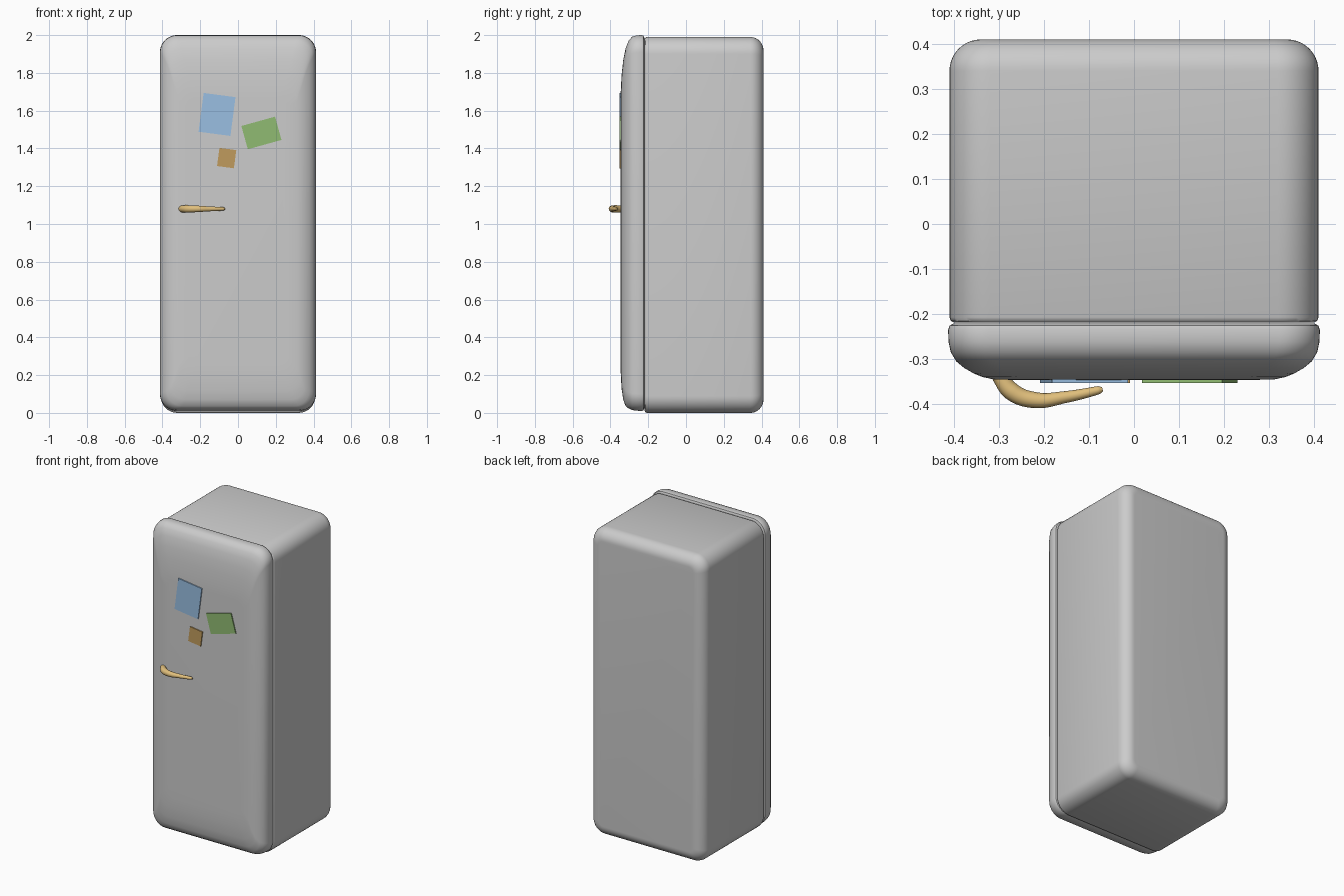
import bpy, bmesh, math
from mathutils import Vector

if "Cube" in bpy.data.objects:
    bpy.data.objects.remove(bpy.data.objects["Cube"])


def material(name, rgb):
    m = bpy.data.materials.new(name)
    m.diffuse_color = (*rgb, 1)
    m.use_nodes = True
    m.node_tree.nodes["Principled BSDF"].inputs["Base Color"].default_value = m.diffuse_color
    return m


def ring(y, x, z0, z1, r, n=10):
    """Rounded rectangle in the xz plane."""
    pts = []
    corners = ((x - r, z1 - r), (-x + r, z1 - r), (-x + r, z0 + r), (x - r, z0 + r))
    for i, (cx, cz) in enumerate(corners):
        for k in range(n + 1):
            a = math.pi / 2 * (i + k / n)
            pts.append(Vector((cx + r * math.cos(a), y, cz + r * math.sin(a))))
    return pts


def loft(name, rings):
    """Skin a series of rings and cap both ends."""
    bm = bmesh.new()
    loops = [[bm.verts.new(p) for p in r] for r in rings]
    for a, b in zip(loops, loops[1:]):
        for i in range(len(a)):
            j = (i + 1) % len(a)
            bm.faces.new((a[i], a[j], b[j], b[i]))
    bm.faces.new(loops[0])
    bm.faces.new(loops[-1])
    bmesh.ops.recalc_face_normals(bm, faces=bm.faces)
    me = bpy.data.meshes.new(name)
    bm.to_mesh(me)
    bm.free()
    ob = bpy.data.objects.new(name, me)
    bpy.context.collection.objects.link(ob)
    smooth(ob)
    return ob


def smooth(ob):
    bpy.ops.object.select_all(action='DESELECT')
    ob.select_set(True)
    bpy.context.view_layer.objects.active = ob
    bpy.ops.object.shade_smooth_by_angle(angle=math.radians(40))


# cabinet: small front lip, straight sides, rounded back
profile = [(-0.219, 0.010), (-0.215, 0.003), (-0.207, 0.0)]
R = 0.07
for k in range(11):
    a = math.pi / 2 * k / 10
    profile.append((0.41 - R + R * math.sin(a), R * (1 - math.cos(a))))
loft("cabinet", [ring(y, 0.41 - d, 0.0 + d, 1.99 - d, max(0.09 - 0.8 * d, 0.02))
                 for y, d in profile])

# door: back lip, then a bulging front (y, side inset, top inset, bottom inset)
door = [(-0.221, 0.012, 0.012, 0.012), (-0.226, 0.003, 0.003, 0.003),
        (-0.235, 0, 0, 0), (-0.262, 0.001, 0.002, 0.002),
        (-0.285, 0.006, 0.008, 0.005), (-0.305, 0.018, 0.032, 0.014),
        (-0.320, 0.036, 0.07, 0.026), (-0.332, 0.057, 0.13, 0.06),
        (-0.340, 0.077, 0.20, 0.11), (-0.345, 0.10, 0.28, 0.18),
        (-0.3465, 0.15, 0.33, 0.24)]
loft("door", [ring(y, 0.413 - s, 0.01 + b, 2.0 - t, 0.09 - 0.2 * s)
              for y, s, t, b in door])

# tapered curved handle (x, y, radius)
path = [(-0.300, -0.335, 0.018), (-0.272, -0.372, 0.020), (-0.222, -0.391, 0.018),
        (-0.150, -0.384, 0.013), (-0.078, -0.369, 0.009), (-0.070, -0.367, 0.005)]
cu = bpy.data.curves.new("handle", 'CURVE')
cu.dimensions = '3D'
cu.bevel_depth = 1.0
cu.bevel_resolution = 5
cu.use_fill_caps = True
sp = cu.splines.new('BEZIER')
sp.bezier_points.add(len(path) - 1)
for p, (x, y, r) in zip(sp.bezier_points, path):
    p.co = (x, y, 1.08)
    p.radius = r
    p.handle_left_type = p.handle_right_type = 'AUTO'
handle = bpy.data.objects.new("handle", cu)
bpy.context.collection.objects.link(handle)
bpy.ops.object.select_all(action='DESELECT')
handle.select_set(True)
bpy.context.view_layer.objects.active = handle
bpy.ops.object.convert(target='MESH')
handle = bpy.context.view_layer.objects.active
handle.data.materials.clear()
handle.data.materials.append(material("brass", (0.75, 0.52, 0.2)))
smooth(handle)

# notes stuck on the door (x, z, width, height, tilt, colour)
notes = {
    "blue_note": (-0.111, 1.58, 0.17, 0.207, -7.5, (0.32, 0.52, 0.76)),
    "green_note": (0.124, 1.482, 0.185, 0.128, 15.5, (0.28, 0.5, 0.17)),
    "brown_note": (-0.06, 1.349, 0.09, 0.097, -7.5, (0.53, 0.33, 0.11)),
}
for name, (x, z, w, h, tilt, rgb) in notes.items():
    bpy.ops.mesh.primitive_cube_add(size=1, location=(x, -0.348, z),
                                    rotation=(0, math.radians(-tilt), 0))
    ob = bpy.context.object
    ob.name = name
    ob.scale = (w, 0.010, h)
    ob.data.materials.append(material(name, rgb))
